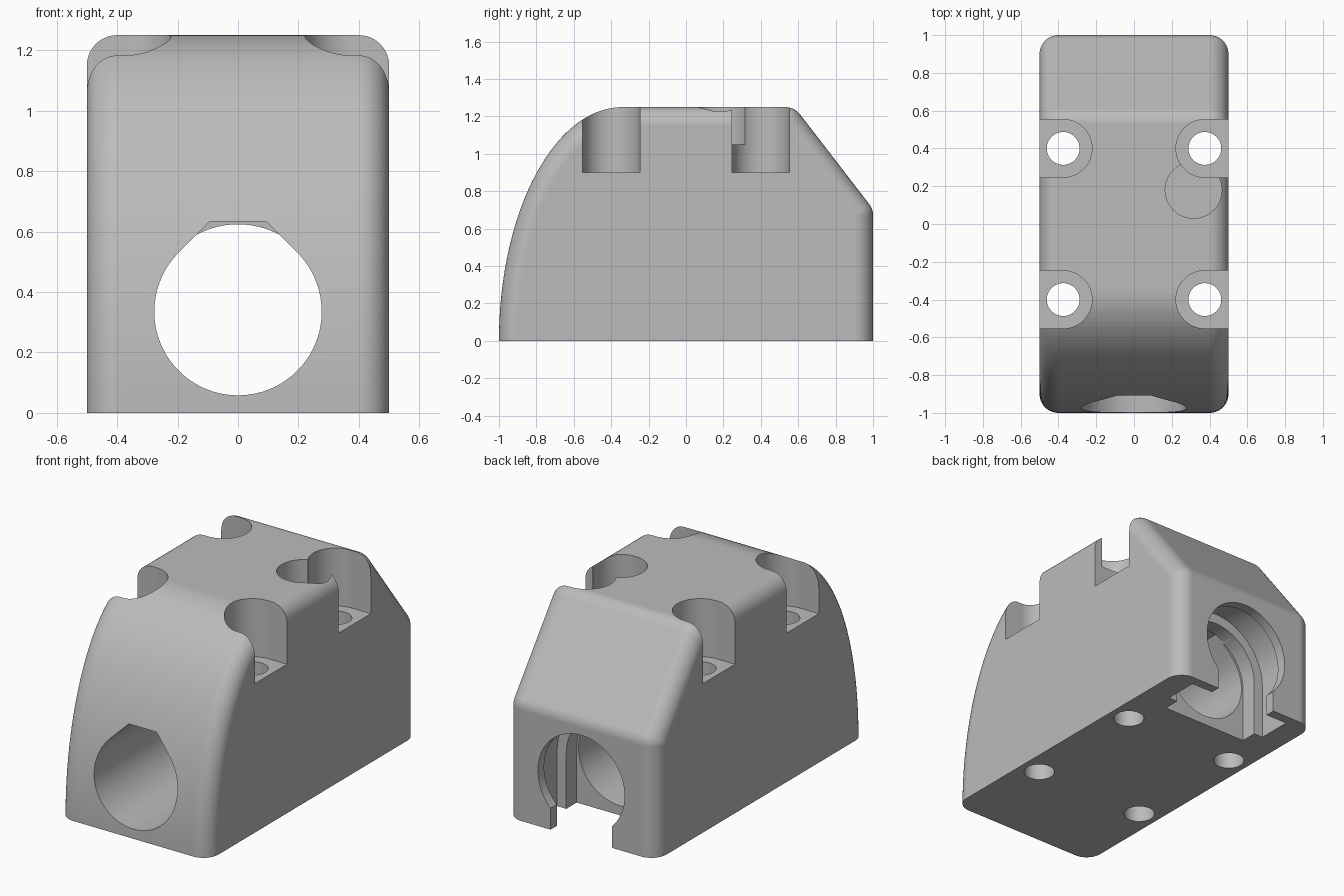
import bpy, bmesh
from math import sin, cos, tan, acos, atan2, pi, radians
from mathutils import Vector

cube = bpy.data.objects.get("Cube")
if cube:
    bpy.data.objects.remove(cube, do_unlink=True)

HALF_W, TOP, ROUND = 0.5, 1.25, 0.1
BORE_Z = 0.335


def make_object(name, bm):
    bmesh.ops.recalc_face_normals(bm, faces=bm.faces)
    mesh = bpy.data.meshes.new(name)
    bm.to_mesh(mesh)
    bm.free()
    obj = bpy.data.objects.new(name, mesh)
    bpy.context.collection.objects.link(obj)
    return obj


def side_profile():
    """Side outline as (point, outward normal) pairs in y, z."""
    out = []
    cy, ry = -0.34, 0.66
    for i in range(41):                       # curved nose
        a = pi / 2 * i / 40
        p = Vector((cy - ry * cos(a), TOP * sin(a)))
        out.append((p, Vector((-cos(a) / ry, sin(a) / TOP)).normalized()))
    shoulder, heel = Vector((0.58, TOP)), Vector((1.0, 0.705))
    slope = heel - shoulder
    lean = atan2(slope.x, -slope.y)           # normal elevation of the slope
    for corner, a0, a1 in ((shoulder, pi / 2, lean), (heel, lean, 0)):
        mid = (a0 + a1) / 2
        reach = ROUND / cos((a0 - a1) / 2)
        centre = corner - reach * Vector((cos(mid), sin(mid)))
        for i in range(9):
            a = a0 + (a1 - a0) * i / 8
            n = Vector((cos(a), sin(a)))
            out.append((centre + ROUND * n, n))
    out.append((Vector((1.0, 0.0)), Vector((1.0, 0.0))))
    return out


def build_body():
    """Skin inset copies of the outline so all upper edges are rounded."""
    bm = bmesh.new()
    profile = side_profile()
    steps = [pi / 2 * i / 10 for i in range(11)]
    stations = [(-1, a) for a in reversed(steps)] + [(1, a) for a in steps]
    rings = []
    for side, a in stations:
        x = side * (HALF_W - ROUND + ROUND * sin(a))
        inset = 0.999 * ROUND * (1 - cos(a))
        pts = [p - n * inset for p, n in profile]
        rings.append([bm.verts.new((x, p.x, p.y)) for p in pts])
    count = len(profile)
    for r0, r1 in zip(rings, rings[1:]):
        for i in range(count):
            j = (i + 1) % count
            bm.faces.new((r0[i], r0[j], r1[j], r1[i]))
    bm.faces.new(rings[0])
    bm.faces.new(rings[-1])
    return make_object("mount_body", bm)


def arc(r, a0, a1, n):
    return [(r * cos(a0 + (a1 - a0) * i / n), r * sin(a0 + (a1 - a0) * i / n))
            for i in range(n + 1)]


def circle(r, n=64):
    return arc(r, 0, 2 * pi, n)[:-1]


def arch(r, half_slot, leg, n=64):
    """Round opening with a straight slot running down from it."""
    a = acos(half_slot / r)
    return arc(r, -a, pi + a, n) + [(-half_slot, -leg), (half_slot, -leg)]


def cut(body, name, points, place, lo, hi):
    """Extrude points from lo to hi and subtract the prism from the body."""
    bm = bmesh.new()
    ends = [[bm.verts.new(place(u, v, d)) for u, v in points] for d in (lo, hi)]
    for i in range(len(points)):
        j = (i + 1) % len(points)
        bm.faces.new((ends[0][i], ends[0][j], ends[1][j], ends[1][i]))
    for ring in ends:
        bm.faces.new(ring)
    cutter = make_object(name, bm)
    cutter.hide_render = True
    mod = body.modifiers.new(name, 'BOOLEAN')
    mod.operation, mod.solver, mod.object = 'DIFFERENCE', 'EXACT', cutter
    bpy.context.view_layer.objects.active = body
    bpy.ops.object.modifier_apply(modifier=name)
    bpy.data.objects.remove(cutter, do_unlink=True)


def along_y(u, v, d):
    return (u, d, BORE_Z + v)


body = build_body()

# Long bore with a clipped teardrop roof
R = 0.277
roof = 0.299
teardrop = arc(R, 3 * pi / 4, 9 * pi / 4, 64)
tip = R * 2 ** 0.5 - roof
teardrop += [(tip, roof), (-tip, roof)]
cut(body, "bore", teardrop, along_y, -1.3, 0.64)

# Stepped rear socket, open at the base
cut(body, "inner_seat", arch(0.289, 0.289, 0.5), along_y, 0.63, 0.75)
cut(body, "flange_groove", arch(0.35, 0.35, 0.5), along_y, 0.73, 0.94)
cut(body, "rear_opening", arch(0.29, 0.205, 0.5), along_y, 0.92, 1.2)

# Four screw pockets open to the sides, with through holes
pocket = arch(0.153, 0.153, 0.4, 40)
for sx in (-1, 1):
    for sy in (-1, 1):
        def at_screw(u, v, d):
            return (sx * (0.375 + u), sy * 0.4 + v, d)
        cut(body, "screw_pocket", [(-v, u) for u, v in pocket], at_screw, 0.9, 1.5)
        cut(body, "screw_hole", circle(0.087, 40), at_screw, -0.2, 1.1)

# Shallow round recess beside the rear left pocket
cut(body, "round_recess", circle(0.15),
    lambda u, v, d: (0.315 + u, 0.18 + v, d), 1.05, 1.5)

# Plain grey finish
grey = bpy.data.materials.new("light_grey")
grey.use_nodes = True
colour = (0.5, 0.5, 0.5, 1)
grey.diffuse_color = colour
grey.node_tree.nodes["Principled BSDF"].inputs["Base Color"].default_value = colour
body.data.materials.clear()
body.data.materials.append(grey)
for face in body.data.polygons:
    face.material_index = 0

bpy.ops.object.select_all(action='DESELECT')
body.select_set(True)
bpy.context.view_layer.objects.active = body
bpy.ops.object.shade_smooth_by_angle(angle=radians(25))
normals = body.modifiers.new("flat_panels", 'WEIGHTED_NORMAL')
normals.keep_sharp = True
